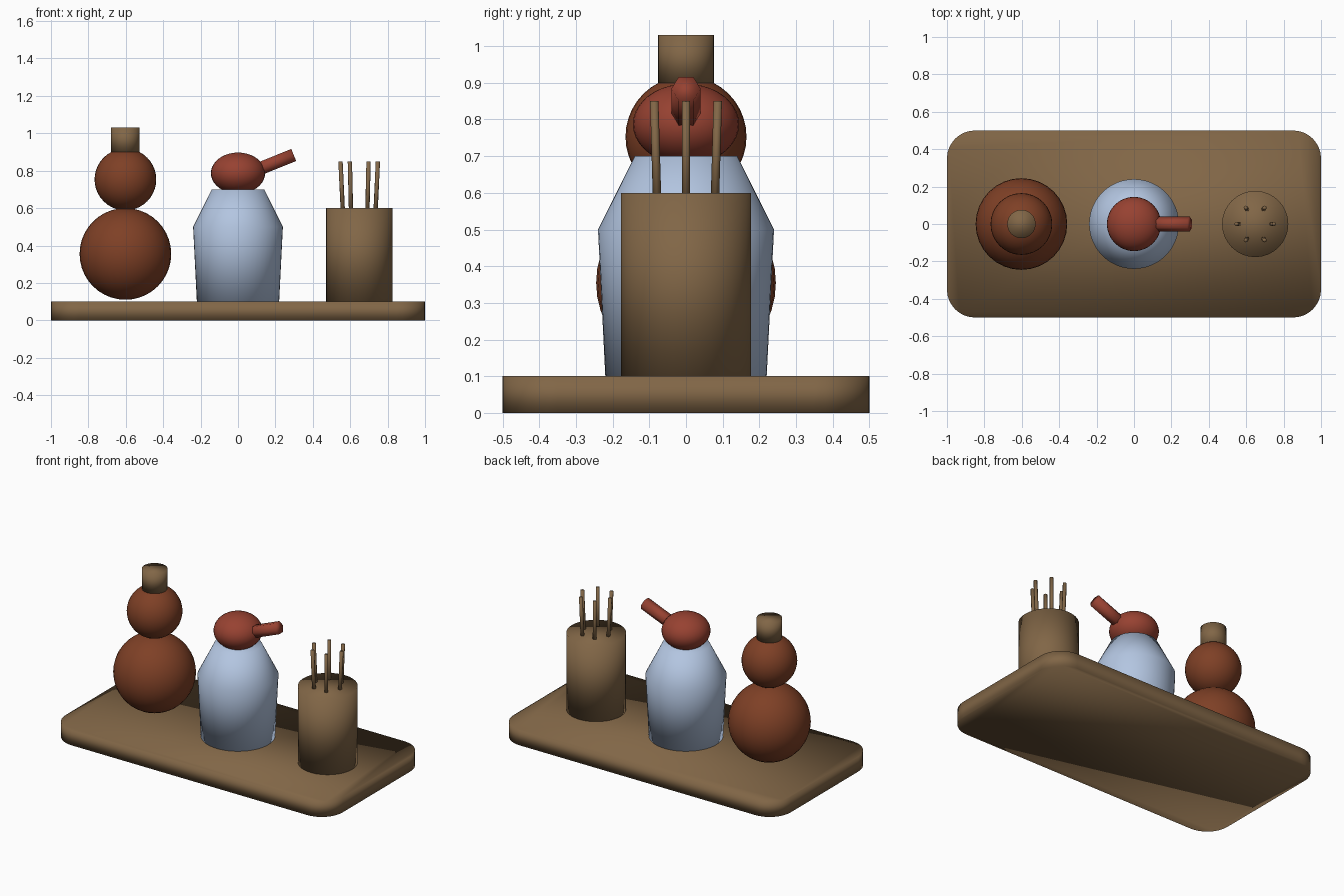
import bpy, bmesh, math
from mathutils import Vector

if "Cube" in bpy.data.objects:
    bpy.data.objects.remove(bpy.data.objects["Cube"])


def material(name, rgb):
    m = bpy.data.materials.new(name)
    m.diffuse_color = (*rgb, 1)
    m.use_nodes = True
    m.node_tree.nodes["Principled BSDF"].inputs["Base Color"].default_value = m.diffuse_color
    return m


WOOD = material("light_brown_wood", (0.22, 0.133, 0.062))
DARK = material("dark_red_brown", (0.21, 0.051, 0.019))
BLUE = material("pale_blue", (0.45, 0.56, 0.75))
RED = material("brick_red", (0.31, 0.054, 0.031))


def finish(name, bm, mat):
    """Turn a bmesh into a smooth shaded object."""
    bmesh.ops.recalc_face_normals(bm, faces=bm.faces)
    me = bpy.data.meshes.new(name)
    bm.to_mesh(me)
    bm.free()
    me.materials.append(mat)
    for p in me.polygons:
        p.use_smooth = True
    ob = bpy.data.objects.new(name, me)
    bpy.context.collection.objects.link(ob)
    return ob


def turned(name, x, profile, mat, sides=32):
    """Closed round body from (radius, z) rings."""
    bm = bmesh.new()
    rings = [[bm.verts.new((x + r * math.cos(math.tau * i / sides),
                            r * math.sin(math.tau * i / sides), z))
              for i in range(sides)] for r, z in profile]
    for a, b in zip(rings, rings[1:]):
        for i in range(sides):
            j = (i + 1) % sides
            bm.faces.new((a[i], a[j], b[j], b[i]))
    bm.faces.new(rings[0][::-1])
    bm.faces.new(rings[-1])
    return finish(name, bm, mat)


def ball(name, x, z, r, rz, mat):
    bm = bmesh.new()
    bmesh.ops.create_uvsphere(bm, u_segments=32, v_segments=20, radius=1)
    for v in bm.verts:
        v.co = (x + v.co.x * r, v.co.y * r, z + v.co.z * rz)
    return finish(name, bm, mat)


def rod(name, start, end, r, sides, mat):
    """Straight rod between two points, corners pointing along +-y."""
    a, b = Vector(start), Vector(end)
    d = (b - a).normalized()
    side = Vector((0, 1, 0))
    side = (side - d * side.dot(d)).normalized()
    up = d.cross(side)
    bm = bmesh.new()
    ends = [[bm.verts.new(p + r * (side * math.cos(math.tau * i / sides)
                                   + up * math.sin(math.tau * i / sides)))
             for i in range(sides)] for p in (a, b)]
    for i in range(sides):
        j = (i + 1) % sides
        bm.faces.new((ends[0][i], ends[0][j], ends[1][j], ends[1][i]))
    bm.faces.new(ends[0][::-1])
    bm.faces.new(ends[1])
    return finish(name, bm, mat)


# Tray: rounded rectangle slab
bm = bmesh.new()
R = 0.15
outline = []
for k, (sx, sy) in enumerate(((1, 1), (-1, 1), (-1, -1), (1, -1))):
    for i in range(9):
        t = math.pi / 2 * (k + i / 8)
        outline.append(bm.verts.new((sx * (1 - R) + R * math.cos(t),
                                     sy * (0.5 - R) + R * math.sin(t), 0)))
base = bm.faces.new(outline)
top = bmesh.ops.extrude_face_region(bm, geom=[base], use_keep_orig=True)
for v in top["geom"]:
    if isinstance(v, bmesh.types.BMVert):
        v.co.z = 0.1
finish("tray", bm, WOOD)

# Mill: two stacked balls and a cap
ball("mill_body", -0.602, 0.355, 0.245, 0.245, DARK)
ball("mill_head", -0.602, 0.753, 0.165, 0.165, DARK)
turned("mill_cap", -0.602, [(0.076, 0.9), (0.076, 1.03)], WOOD)

# Bottle with bulb and spout
turned("bottle", 0, [(0.22, 0.1), (0.24, 0.5), (0.14, 0.7)], BLUE, 48)
ball("bulb", 0, 0.787, 0.145, 0.11, RED)
rod("spout", (0.06, 0, 0.788), (0.298, 0, 0.884), 0.04, 6, RED)

# Pot with a ring of slightly splayed sticks
PX = 0.648
turned("pot", PX, [(0.177, 0.1), (0.177, 0.6)], WOOD)
for i in range(6):
    c, s = math.cos(i * math.pi / 3), math.sin(i * math.pi / 3)
    rod("stick_%d" % (i + 1), (PX + 0.086 * c, 0.09 * s, 0.55),
        (PX + 0.1 * c, 0.1 * s, 0.85), 0.0115, 8, WOOD)
